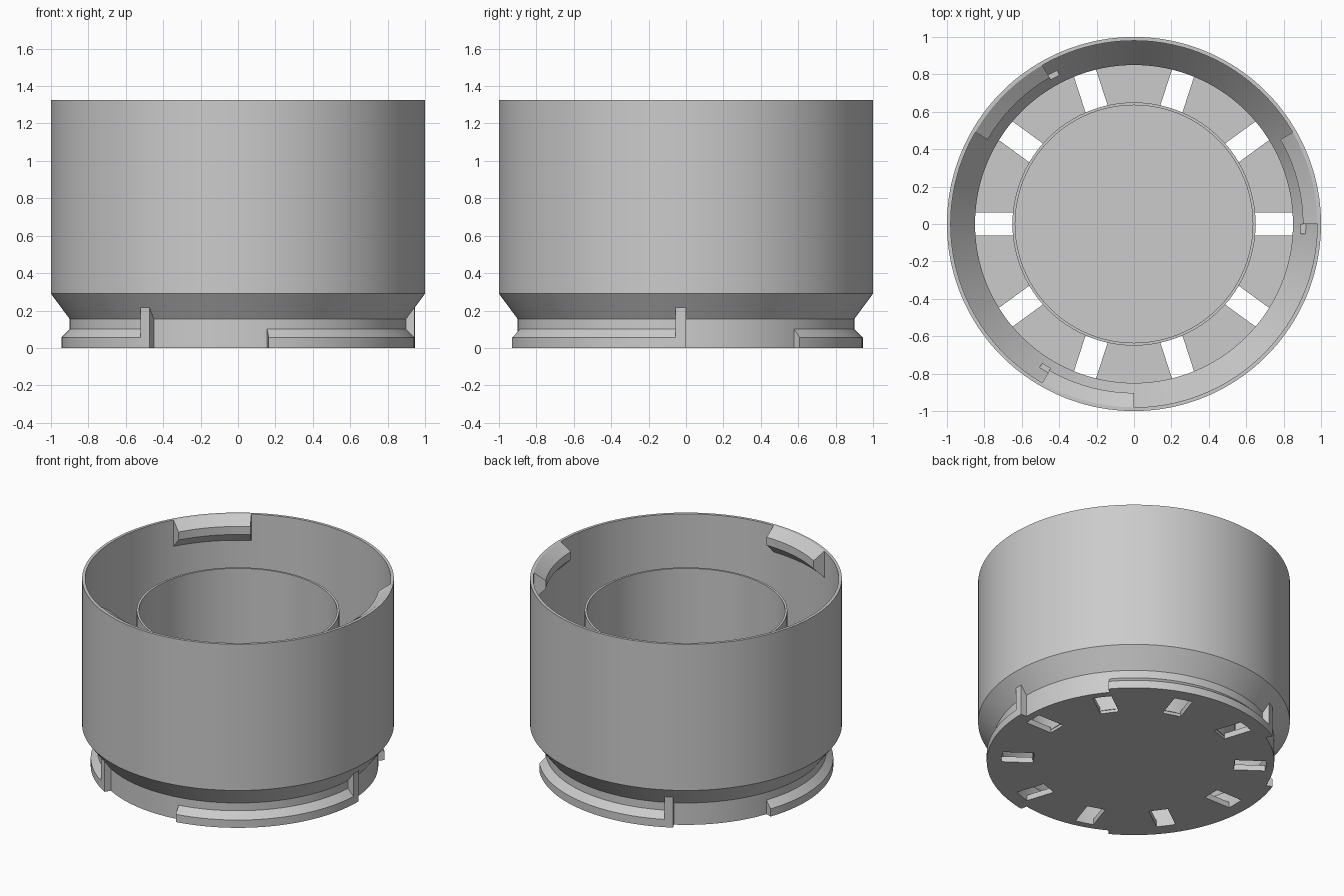
import bpy, bmesh, math
from mathutils import Matrix

if "Cube" in bpy.data.objects:
    bpy.data.objects.remove(bpy.data.objects["Cube"], do_unlink=True)

grey = bpy.data.materials.new("plain grey plastic")
grey.use_nodes = True
grey.diffuse_color = (0.6, 0.6, 0.6, 1)
grey.node_tree.nodes["Principled BSDF"].inputs["Base Color"].default_value = grey.diffuse_color

HEIGHT = 1.325
FLOOR = 0.04


def finish(name, bm):
    bmesh.ops.recalc_face_normals(bm, faces=bm.faces)
    mesh = bpy.data.meshes.new(name)
    bm.to_mesh(mesh)
    bm.free()
    mesh.materials.append(grey)
    obj = bpy.data.objects.new(name, mesh)
    bpy.context.collection.objects.link(obj)
    return obj


def activate(obj):
    bpy.ops.object.select_all(action="DESELECT")
    obj.select_set(True)
    bpy.context.view_layer.objects.active = obj


def smooth(obj):
    activate(obj)
    bpy.ops.object.shade_smooth_by_angle(angle=math.radians(28))


def sweep(name, profile, start=0, end=360):
    """Turn a closed (radius, z) outline around z between two angles."""
    bm = bmesh.new()
    full = end - start == 360
    steps = max(2, round((end - start) / 2))
    rings = []
    for i in range(steps if full else steps + 1):
        a = math.radians(start + (end - start) * i / steps)
        rings.append([bm.verts.new((r * math.cos(a), r * math.sin(a), z)) for r, z in profile])
    n = len(profile)
    for i in range(steps):
        a, b = rings[i], rings[(i + 1) % len(rings)]
        for j in range(n):
            k = (j + 1) % n
            bm.faces.new((a[j], a[k], b[k], b[j]))
    if not full:
        bm.faces.new(rings[0])
        bm.faces.new(rings[-1])
    return finish(name, bm)


# Outer wall with the tapered neck
wall = sweep("outer_wall", [(0.9, 0), (0.9, 0.155), (1, 0.29), (1, HEIGHT), (0.98, HEIGHT),
                            (0.98, 0.3), (0.85, 0.13), (0.85, 0)])
smooth(wall)

# Floor disc with ten drain slots
bm = bmesh.new()
bmesh.ops.create_cone(bm, cap_ends=True, segments=180, radius1=0.85, radius2=0.85,
                      depth=FLOOR, matrix=Matrix.Translation((0, 0, FLOOR / 2)))
floor = finish("floor", bm)

bm = bmesh.new()
for i in range(10):
    turn = Matrix.Rotation(math.radians(36 * i), 4, "Z")
    bmesh.ops.create_cube(bm, size=1, matrix=turn @ Matrix.Translation((0.75, 0, 0))
                          @ Matrix.Diagonal((0.21, 0.124, 0.4, 1)))
cutter = finish("slot_cutter", bm)
cutter.hide_render = True
activate(floor)
cut = floor.modifiers.new("slots", "BOOLEAN")
cut.operation = "DIFFERENCE"
cut.solver = "EXACT"
cut.object = cutter
bpy.ops.object.modifier_apply(modifier=cut.name)
bpy.data.objects.remove(cutter, do_unlink=True)
smooth(floor)

# Thin inner tube
smooth(sweep("inner_tube", [(0.65, 0.02), (0.65, 1.1), (0.635, 1.1), (0.635, 0.02)]))

# Twist-lock parts, repeated three times
for i in range(3):
    a = 120 * i
    smooth(sweep(f"lock_flange_{i + 1}", [(0.89, 0), (0.945, 0), (0.945, 0.055), (0.9, 0.1), (0.89, 0.1)],
                 a + 40, a + 118))
    smooth(sweep(f"lock_stop_{i + 1}", [(0.89, 0), (0.945, 0), (0.945, 0.22), (0.89, 0.22)],
                 a + 116.6, a + 120))
    smooth(sweep(f"rim_tab_{i + 1}", [(0.985, HEIGHT), (0.98, HEIGHT), (0.903, 1.272), (0.903, 1.215),
                                      (0.98, 1.138), (0.985, 1.138)], a, a + 30))
